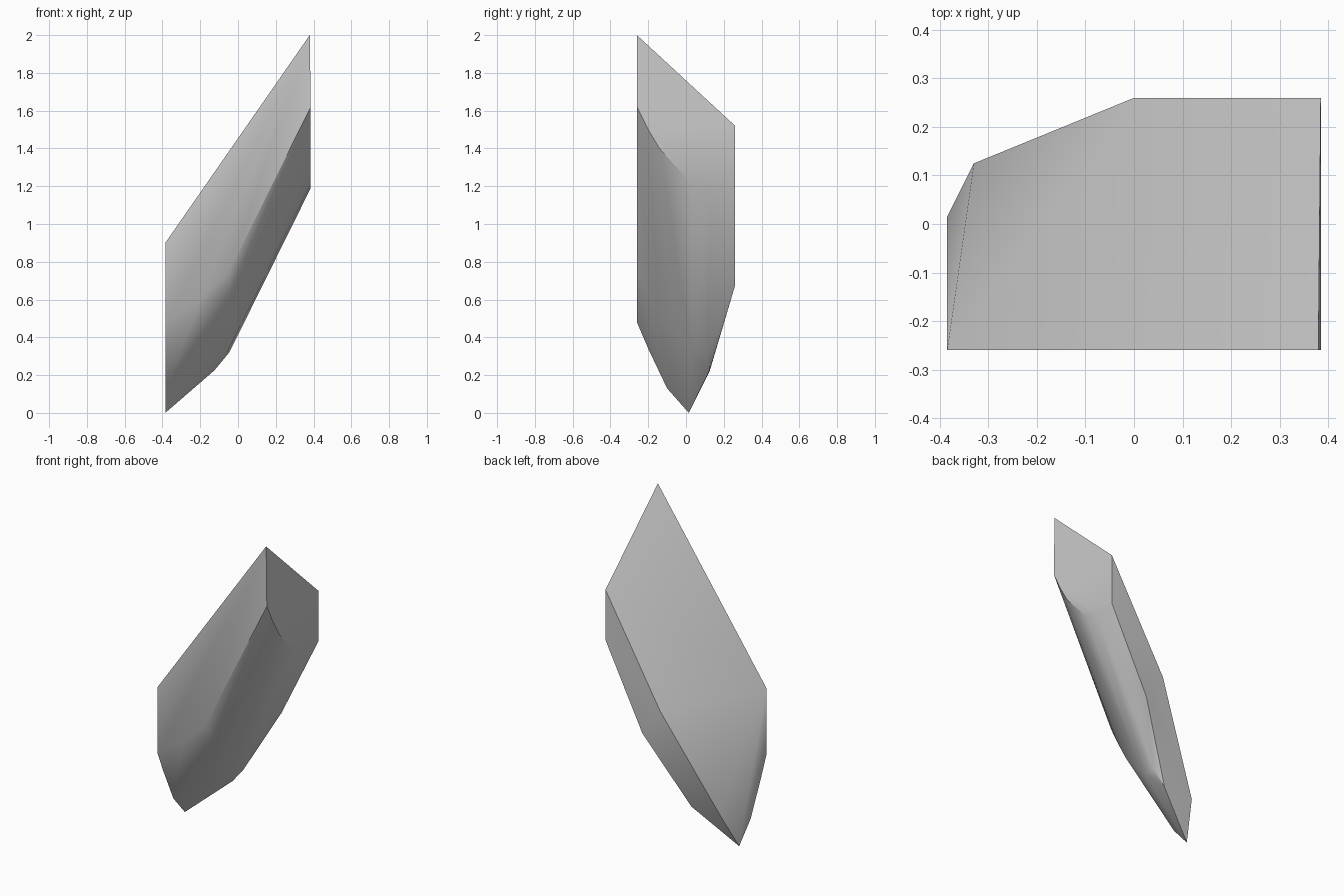
import bpy
import bmesh
import math

# Remove the default object
default_cube = bpy.data.objects.get("Cube")
if default_cube:
    bpy.data.objects.remove(default_cube, do_unlink=True)

LEFT, RIGHT = -0.385, 0.385
FRONT, BACK = -0.26, 0.26
SLOPE = 2.02  # rise of the underside along x


def make_material(name, color):
    material = bpy.data.materials.new(name)
    material.use_nodes = True
    material.diffuse_color = color
    shader = material.node_tree.nodes["Principled BSDF"]
    shader.inputs["Base Color"].default_value = color
    shader.inputs["Roughness"].default_value = 0.8
    return material


# Slanted upper facets: two high corners, then the chipped back rim
corners = [
    (0.38, FRONT, 2.0), (LEFT, FRONT, 0.9), (RIGHT, BACK, 1.52),
    (0, BACK, 0.85), (-0.33, 0.125, 0.22),
]

# Curved lower edge of the flat left end, as (y, z)
left_edge = [(FRONT, 0.48), (-0.2, 0.34), (-0.1, 0.13), (0.015, 0)]
corners += [(LEFT, y, z) for y, z in left_edge]

# Rounded underside swept down from the right end, as (y, z, sweep length)
underside = [
    (FRONT, 1.62, 0.43), (-0.2, 1.5, 0.43), (-0.14, 1.4, 0.44),
    (0.03, 1.215, 0.44), (0.12, 1.19, 0.43), (BACK, 1.2, 0.26),
]
for y, z, sweep in underside:
    corners.append((RIGHT, y, z))
    corners.append((RIGHT - sweep, y, z - sweep * SLOPE))

# Lower chip points that round the toe
corners += [(-0.2, FRONT, 0.6), (-0.125, 0.125, 0.225)]

# Wrap the corners in a single faceted stone
bm = bmesh.new()
for corner in corners:
    bm.verts.new(corner)
hull = bmesh.ops.convex_hull(bm, input=bm.verts[:])
loose = {g for g in hull["geom_interior"] + hull["geom_unused"]
         if isinstance(g, bmesh.types.BMVert)}
bmesh.ops.delete(bm, geom=list(loose), context="VERTS")
bmesh.ops.recalc_face_normals(bm, faces=bm.faces[:])

mesh = bpy.data.meshes.new("stone_shard")
bm.to_mesh(mesh)
bm.free()
shard = bpy.data.objects.new("stone_shard", mesh)
bpy.context.collection.objects.link(shard)
mesh.materials.append(make_material("stone_grey", (0.6, 0.6, 0.6, 1)))

# Smooth the worn underside while keeping the broken edges sharp
bpy.ops.object.select_all(action="DESELECT")
shard.select_set(True)
bpy.context.view_layer.objects.active = shard
bpy.ops.object.shade_smooth_by_angle(angle=math.radians(35))
